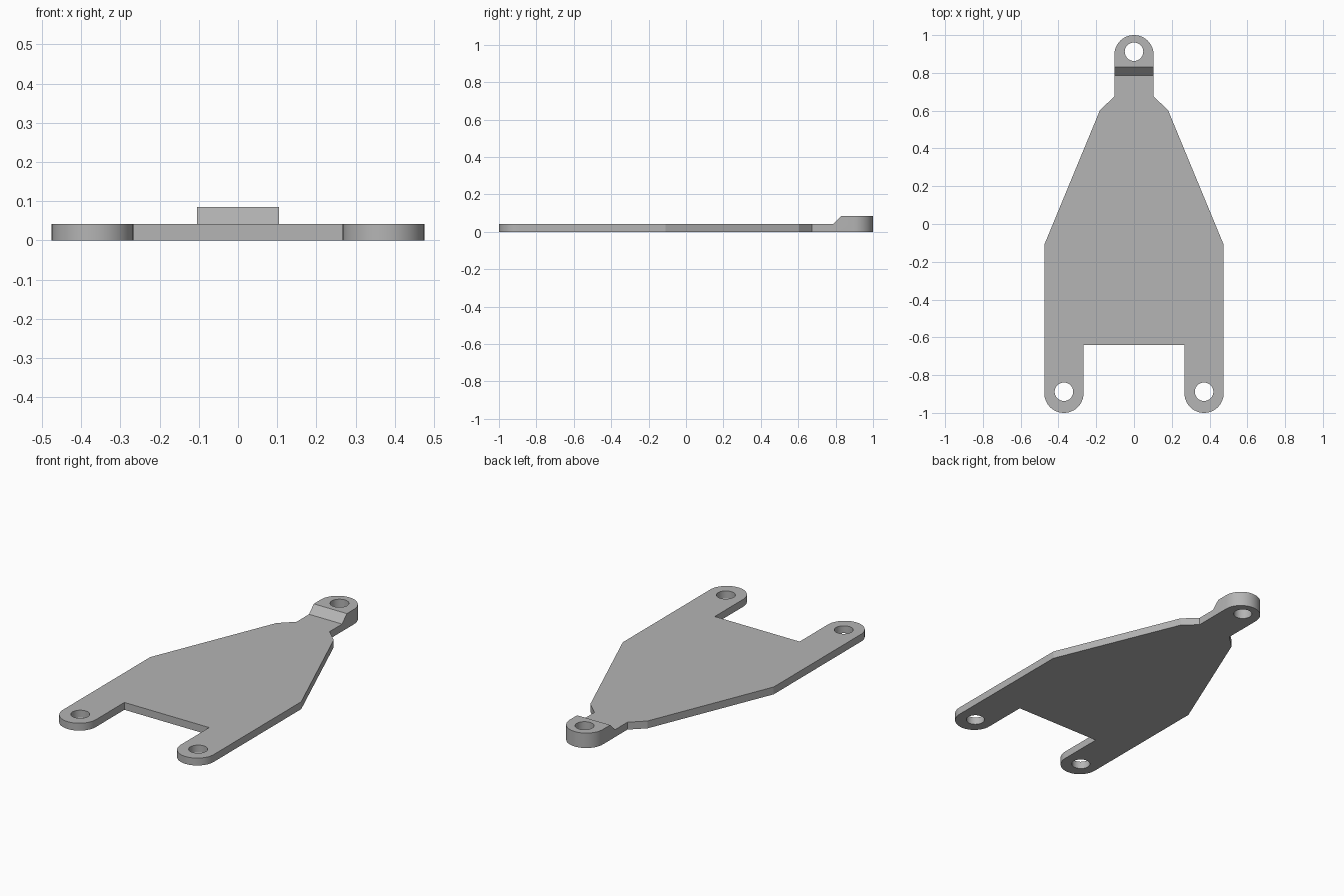
import bpy, bmesh
from math import sin, cos, pi, radians
from mathutils import Vector

cube = bpy.data.objects.get("Cube")
if cube:
    bpy.data.objects.remove(cube, do_unlink=True)

THICK, TALL = 0.042, 0.085      # plate and raised tab heights
R, HOLE = 0.104, 0.049          # lug and hole radii
LEG_X, LUG_Y = 0.371, 0.896

metal = bpy.data.materials.new("grey metal")
grey = (0.46, 0.46, 0.46, 1)
metal.use_nodes = True
metal.diffuse_color = grey
metal.node_tree.nodes["Principled BSDF"].inputs["Base Color"].default_value = grey


def prism(name, points, direction):
    """Closed solid made by extruding a 3D outline along a direction."""
    bm = bmesh.new()
    face = bm.faces.new([bm.verts.new(p) for p in points])
    top = bmesh.ops.extrude_face_region(bm, geom=[face], use_keep_orig=True)
    verts = [g for g in top["geom"] if isinstance(g, bmesh.types.BMVert)]
    bmesh.ops.translate(bm, vec=Vector(direction), verts=verts)
    bmesh.ops.recalc_face_normals(bm, faces=bm.faces)
    mesh = bpy.data.meshes.new(name)
    bm.to_mesh(mesh)
    bm.free()
    mesh.materials.append(metal)
    obj = bpy.data.objects.new(name, mesh)
    bpy.context.collection.objects.link(obj)
    return obj


def arc(cx, cy, r, start, end, n=24):
    steps = [start + (end - start) * i / n for i in range(n + 1)]
    return [(cx + r * cos(a), cy + r * sin(a)) for a in steps]


def combine(obj, tool, operation):
    mod = obj.modifiers.new(operation, "BOOLEAN")
    mod.operation, mod.solver, mod.object = operation, "EXACT", tool
    bpy.ops.object.modifier_apply(modifier=mod.name)
    bpy.data.objects.remove(tool, do_unlink=True)


# Plan outline: left half, then mirrored, closed by the rounded rear lug
half = [(LEG_X - R, -0.64)]
half += arc(LEG_X, -LUG_Y, R, -pi, 0)
half += [(LEG_X + R, -0.11), (0.18, 0.603), (R, 0.675)]
half += arc(0, LUG_Y, R, 0, pi / 2, 12)
outline = half + [(-x, y) for x, y in reversed(half[:-1])]
arm = prism("mounting_arm", [(x, y, 0) for x, y in outline], (0, 0, TALL))
bpy.context.view_layer.objects.active = arm
arm.select_set(True)

# Remove everything above the thin plate, leaving the ramped rear lug
above = [(-1.2, THICK), (0.787, THICK), (0.83, TALL), (0.83, 0.2), (-1.2, 0.2)]
combine(arm, prism("ramp_cutter", [(-1, y, z) for y, z in above], (2, 0, 0)), "DIFFERENCE")

# Bolt holes
for x, y in ((0, 0.912), (LEG_X, -0.888), (-LEG_X, -0.888)):
    ring = arc(x, y, HOLE, 0, 2 * pi, 40)[:-1]
    combine(arm, prism("hole_cutter", [(a, b, -0.1) for a, b in ring], (0, 0, 0.4)), "DIFFERENCE")

bpy.ops.object.shade_smooth_by_angle(angle=radians(20))
